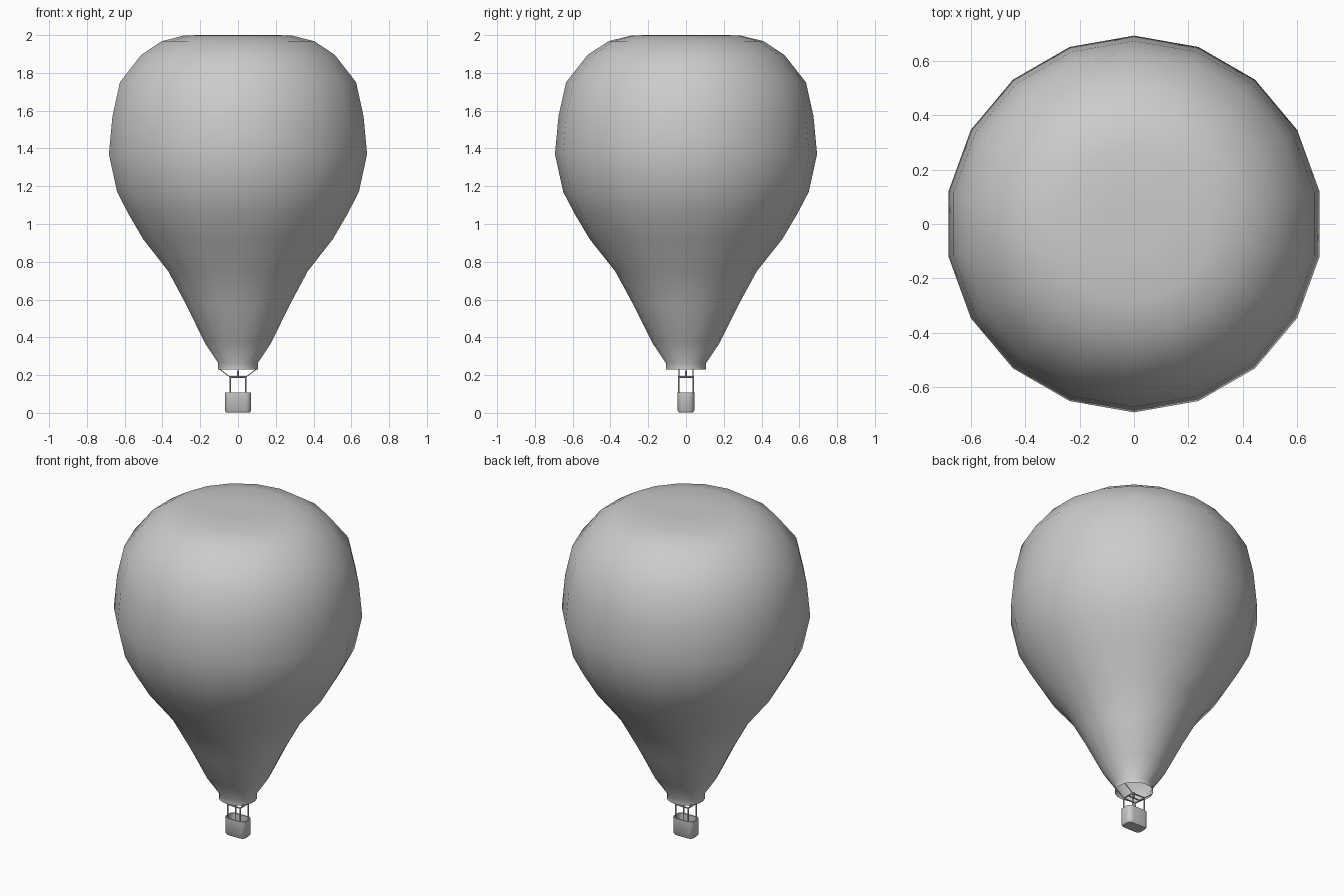
import bpy, bmesh, math
from mathutils import Vector

if "Cube" in bpy.data.objects:
    bpy.data.objects.remove(bpy.data.objects["Cube"])


def loft(name, loops, cap_start, cap_end, angle):
    """Skin a list of closed point loops into one object."""
    bm = bmesh.new()
    rings = [[bm.verts.new(p) for p in loop] for loop in loops]
    n = len(rings[0])
    for a, b in zip(rings, rings[1:]):
        for i in range(n):
            j = (i + 1) % n
            bm.faces.new((a[i], a[j], b[j], b[i]))
    if cap_start:
        bm.faces.new(rings[0][::-1])
    if cap_end:
        bm.faces.new(rings[-1])
    mesh = bpy.data.meshes.new(name)
    bm.to_mesh(mesh)
    bm.free()
    ob = bpy.data.objects.new(name, mesh)
    bpy.context.collection.objects.link(ob)
    bpy.ops.object.select_all(action='DESELECT')
    ob.select_set(True)
    bpy.context.view_layer.objects.active = ob
    bpy.ops.object.shade_smooth_by_angle(angle=math.radians(angle))
    return ob


def circle(r, z, n=18):
    return [(r * math.sin(-math.tau * i / n), r * math.cos(math.tau * i / n), z)
            for i in range(n)]


def rounded_rect(hx, hy, r, z, steps=4):
    pts = []
    for k, (sx, sy) in enumerate([(1, 1), (-1, 1), (-1, -1), (1, -1)]):
        for s in range(steps + 1):
            a = math.pi / 2 * (k + s / steps)
            pts.append((sx * (hx - r) + r * math.cos(a),
                        sy * (hy - r) + r * math.sin(a), z))
    return pts


def rod(name, a, b, r=0.004):
    a, b = Vector(a), Vector(b)
    q = (b - a).to_track_quat('Z', 'Y')
    ring = [q @ Vector(p) for p in circle(r, 0, 8)]
    return loft(name, [[p + a for p in ring], [p + b for p in ring]], True, True, 60)


# Envelope: 18-sided, open at the mouth
profile = [(0.107, 0.23), (0.107, 0.265), (0.178, 0.37), (0.277, 0.57), (0.375, 0.75),
           (0.51, 0.92), (0.587, 1.05), (0.65, 1.17), (0.694, 1.37), (0.675, 1.57),
           (0.635, 1.75), (0.521, 1.895), (0.41, 1.968), (0.285, 1.999), (0.1, 2.0)]
loft("envelope", [circle(r, z) for r, z in profile], False, True, 60)

# Basket: rounded open tub with thin walls
basket = [(0.062, 0.036, 0.022, 0.002), (0.07, 0.044, 0.03, 0.012), (0.07, 0.044, 0.03, 0.108),
          (0.063, 0.037, 0.023, 0.108), (0.063, 0.037, 0.023, 0.015)]
loft("basket", [rounded_rect(*p) for p in basket], True, True, 40)

# Uprights and ropes to the mouth
for sx in (-1, 1):
    for sy in (-1, 1):
        rod("upright", (sx * 0.042, sy * 0.038, 0.02), (sx * 0.042, sy * 0.038, 0.19))
        rod("rope", (sx * 0.042, sy * 0.038, 0.19), (sx * 0.098, sy * 0.038, 0.232), 0.0025)

# Burner frame
for s in (-1, 1):
    rod("frame_side", (-0.045, s * 0.038, 0.19), (0.045, s * 0.038, 0.19))
    rod("frame_end", (s * 0.042, -0.042, 0.19), (s * 0.042, 0.042, 0.19))
rod("frame_crossbar", (-0.042, 0, 0.19), (0.042, 0, 0.19))
rod("burner", (0, 0, 0.187), (0, 0, 0.225), 0.005)
